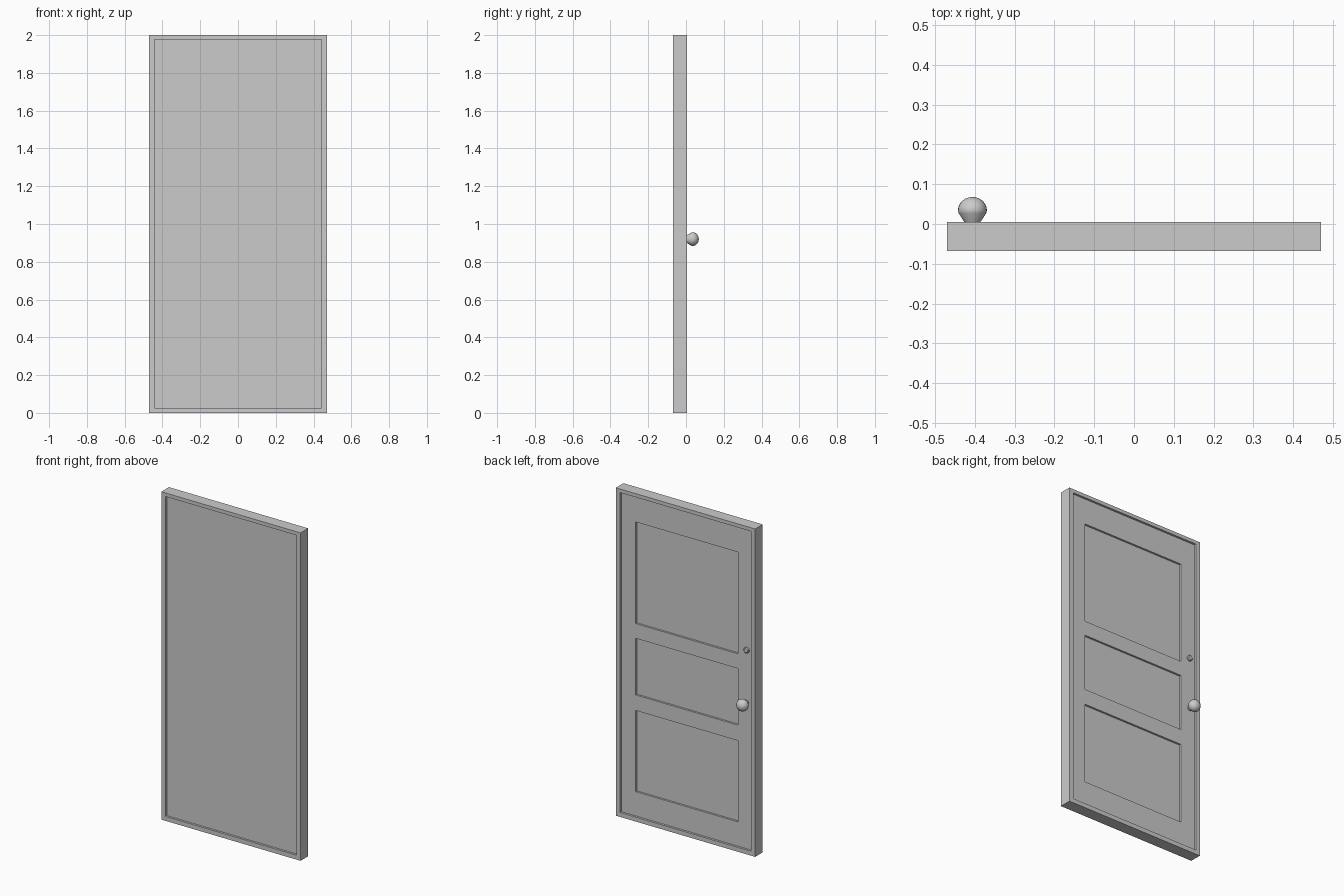
import bpy, bmesh, math
from mathutils import Matrix

if "Cube" in bpy.data.objects:
    bpy.data.objects.remove(bpy.data.objects["Cube"])


def box(name, x, y, z):
    """Box from (min, max) pairs."""
    bm = bmesh.new()
    bmesh.ops.create_cube(bm, size=1)
    for v in bm.verts:
        v.co = [a[0] + (c + 0.5) * (a[1] - a[0]) for a, c in zip((x, y, z), v.co)]
    me = bpy.data.meshes.new(name)
    bm.to_mesh(me)
    bm.free()
    ob = bpy.data.objects.new(name, me)
    bpy.context.collection.objects.link(ob)
    return ob


def cut(target, *span):
    """Subtract a box from the target and discard the cutter."""
    cutter = box("cutter", *span)
    cutter.hide_render = True
    mod = target.modifiers.new("cut", 'BOOLEAN')
    mod.operation, mod.solver, mod.object = 'DIFFERENCE', 'EXACT', cutter
    bpy.context.view_layer.objects.active = target
    bpy.ops.object.modifier_apply(modifier=mod.name)
    bpy.data.objects.remove(cutter)


def lathe(name, profile, location, sides):
    """Spin (radius, y) points around the y axis."""
    bm = bmesh.new()
    verts = [bm.verts.new((r, y, 0)) for r, y in profile]
    edges = [bm.edges.new(p) for p in zip(verts, verts[1:])]
    bmesh.ops.spin(bm, geom=verts + edges, cent=(0, 0, 0), axis=(0, 1, 0),
                   angle=2 * math.pi, steps=sides)
    bmesh.ops.remove_doubles(bm, verts=bm.verts, dist=1e-5)
    bmesh.ops.recalc_face_normals(bm, faces=bm.faces)
    me = bpy.data.meshes.new(name)
    bm.to_mesh(me)
    bm.free()
    ob = bpy.data.objects.new(name, me)
    bpy.context.collection.objects.link(ob)
    ob.location = location
    bpy.ops.object.select_all(action='DESELECT')
    ob.select_set(True)
    bpy.context.view_layer.objects.active = ob
    bpy.ops.object.shade_smooth_by_angle(angle=math.radians(35))
    return ob


FRONT, BACK, STEP = -0.068, 0.005, 0.013
opening_x, opening_z = (-0.442, 0.442), (0.027, 1.978)

# Door frame
frame = box("door_frame", (-0.47, 0.47), (FRONT, BACK), (0, 2))
cut(frame, opening_x, (-0.2, 0.2), opening_z)

# Door leaf, set back from the frame on both faces, three sunk panels behind
leaf_back = BACK - STEP
leaf = box("door_leaf", opening_x, (FRONT + STEP, leaf_back), opening_z)
for z in ((0.175, 0.67), (0.765, 1.11), (1.20, 1.82)):
    cut(leaf, (-0.345, 0.345), (leaf_back - 0.012, 0.1), z)

# Knob: conical neck and domed head
dome = [(0.0365 * math.cos(a), 0.034 + 0.034 * math.sin(a))
        for a in (math.radians(15 * i) for i in range(7))]
lathe("door_knob", [(0, leaf_back), (0.012, leaf_back), (0.0345, 0.027)] + dome,
      (-0.406, 0, 0.92), 24)

# Small lock above the knob
lathe("lock", [(0, leaf_back), (0.017, leaf_back), (0.017, 0.0), (0.012, 0.004), (0, 0.004)],
      (-0.406, 0, 1.24), 16)
